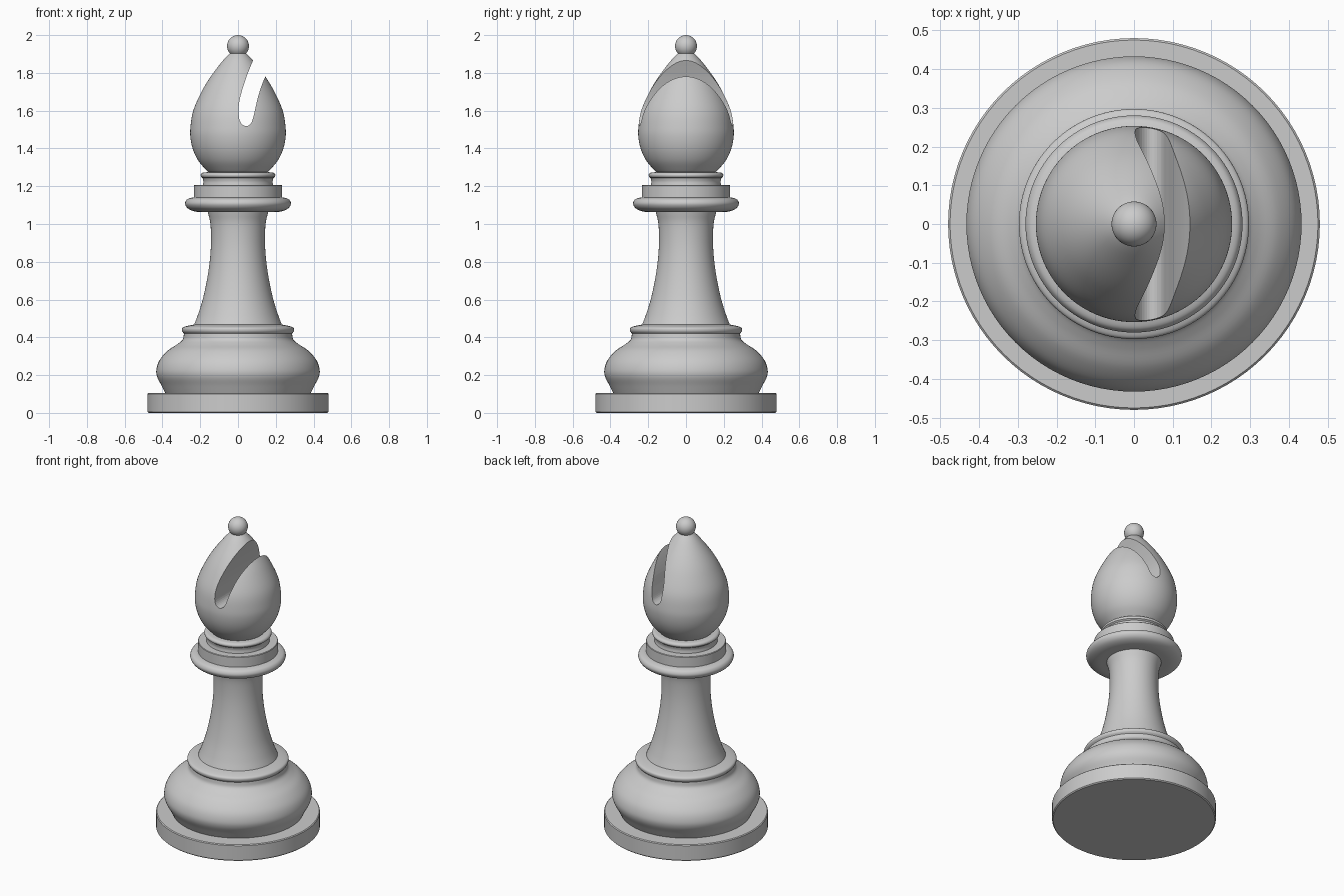
import bpy
import bmesh
import math
from mathutils import Vector

if "Cube" in bpy.data.objects:
    bpy.data.objects.remove(bpy.data.objects["Cube"])

SIDES = 96


def smooth(points, steps=5):
    """Catmull-Rom curve through 2D points."""
    p = [Vector(q) for q in points]
    p = [2 * p[0] - p[1]] + p + [2 * p[-1] - p[-2]]
    out = []
    for a, b, c, d in zip(p, p[1:], p[2:], p[3:]):
        for i in range(steps):
            t = i / steps
            out.append(0.5 * (2 * b + (c - a) * t + (2 * a - 5 * b + 4 * c - d) * t * t
                              + (3 * b - a - 3 * c + d) * t ** 3))
    return [tuple(q) for q in out] + [tuple(p[-2])]


def make_object(name, bm):
    bmesh.ops.recalc_face_normals(bm, faces=bm.faces)
    mesh = bpy.data.meshes.new(name)
    bm.to_mesh(mesh)
    bm.free()
    obj = bpy.data.objects.new(name, mesh)
    bpy.context.collection.objects.link(obj)
    return obj


def shade(obj, angle=32):
    bpy.ops.object.select_all(action='DESELECT')
    obj.select_set(True)
    bpy.context.view_layer.objects.active = obj
    bpy.ops.object.shade_smooth_by_angle(angle=math.radians(angle))


def lathe(name, profile):
    """Revolve a (radius, height) profile around z."""
    bm = bmesh.new()
    verts = [bm.verts.new((r, 0, z)) for r, z in profile]
    edges = [bm.edges.new(pair) for pair in zip(verts, verts[1:])]
    bmesh.ops.spin(bm, geom=verts + edges, cent=(0, 0, 0), axis=(0, 0, 1),
                   angle=math.tau, steps=SIDES)
    bmesh.ops.remove_doubles(bm, verts=bm.verts, dist=1e-5)
    obj = make_object(name, bm)
    shade(obj)
    return obj


# Foot: flat disc, then the swelling and its lip
lathe("base_disc", [(0, 0), (0.474, 0), (0.48, 0.006), (0.48, 0.1),
                    (0.475, 0.105), (0.385, 0.105)])
lathe("base_bulge", smooth([(0.385, 0.105), (0.405, 0.145), (0.428, 0.19), (0.432, 0.23),
                            (0.415, 0.28), (0.372, 0.33), (0.322, 0.363),
                            (0.293, 0.388), (0.286, 0.42)]))
lathe("base_lip", smooth([(0.286, 0.42), (0.296, 0.433), (0.294, 0.45),
                          (0.27, 0.46), (0.232, 0.468)]))

# Stem
lathe("stem", smooth([(0.232, 0.468), (0.212, 0.52), (0.187, 0.6), (0.165, 0.7),
                      (0.15, 0.8), (0.143, 0.9), (0.146, 1.0), (0.16, 1.063)]))

# Collar: rounded ring, stepped disc and neck ring
lathe("collar_ring", smooth([(0.16, 1.063), (0.22, 1.065), (0.262, 1.08), (0.28, 1.105),
                             (0.272, 1.128), (0.25, 1.138), (0.234, 1.14)]))
lathe("collar_disc", [(0.234, 1.14), (0.234, 1.203), (0.231, 1.206), (0.185, 1.206)])
lathe("neck_ring", smooth([(0.185, 1.206), (0.183, 1.225), (0.187, 1.243)])
      + smooth([(0.196, 1.25), (0.197, 1.262), (0.185, 1.272), (0.15, 1.275)]))

# Head: egg shape
head = lathe("head", [(0, 1.265)] + smooth([
    (0.145, 1.265), (0.172, 1.29), (0.21, 1.335), (0.237, 1.39), (0.251, 1.45),
    (0.252, 1.51), (0.237, 1.6), (0.193, 1.7), (0.145, 1.78), (0.08, 1.865),
    (0.037, 1.91)]) + [(0, 1.91)])

# Slot: curved cross-section cut straight through along y
outline = smooth([(0.13, 1.99), (0.082, 1.872), (0.045, 1.78), (0.014, 1.68), (0.003, 1.61),
                  (0.01, 1.545), (0.04, 1.518), (0.07, 1.535), (0.087, 1.59),
                  (0.108, 1.68), (0.145, 1.782), (0.24, 1.99)])
bm = bmesh.new()
face = bm.faces.new([bm.verts.new((x, -0.4, z)) for x, z in outline])
side = bmesh.ops.extrude_face_region(bm, geom=[face])["geom"]
bmesh.ops.translate(bm, vec=(0, 0.8, 0),
                    verts=[v for v in side if isinstance(v, bmesh.types.BMVert)])
cutter = make_object("slot_cutter", bm)
cutter.hide_render = True
cut = head.modifiers.new("slot", 'BOOLEAN')
cut.operation = 'DIFFERENCE'
cut.solver = 'EXACT'
cut.object = cutter
bpy.context.view_layer.objects.active = head
bpy.ops.object.modifier_apply(modifier="slot")
bpy.data.objects.remove(cutter)
shade(head)

# Ball on top
bpy.ops.mesh.primitive_uv_sphere_add(segments=48, ring_count=24, radius=0.058,
                                     location=(0, 0, 1.942))
ball = bpy.context.object
ball.name = "top_ball"
shade(ball)
